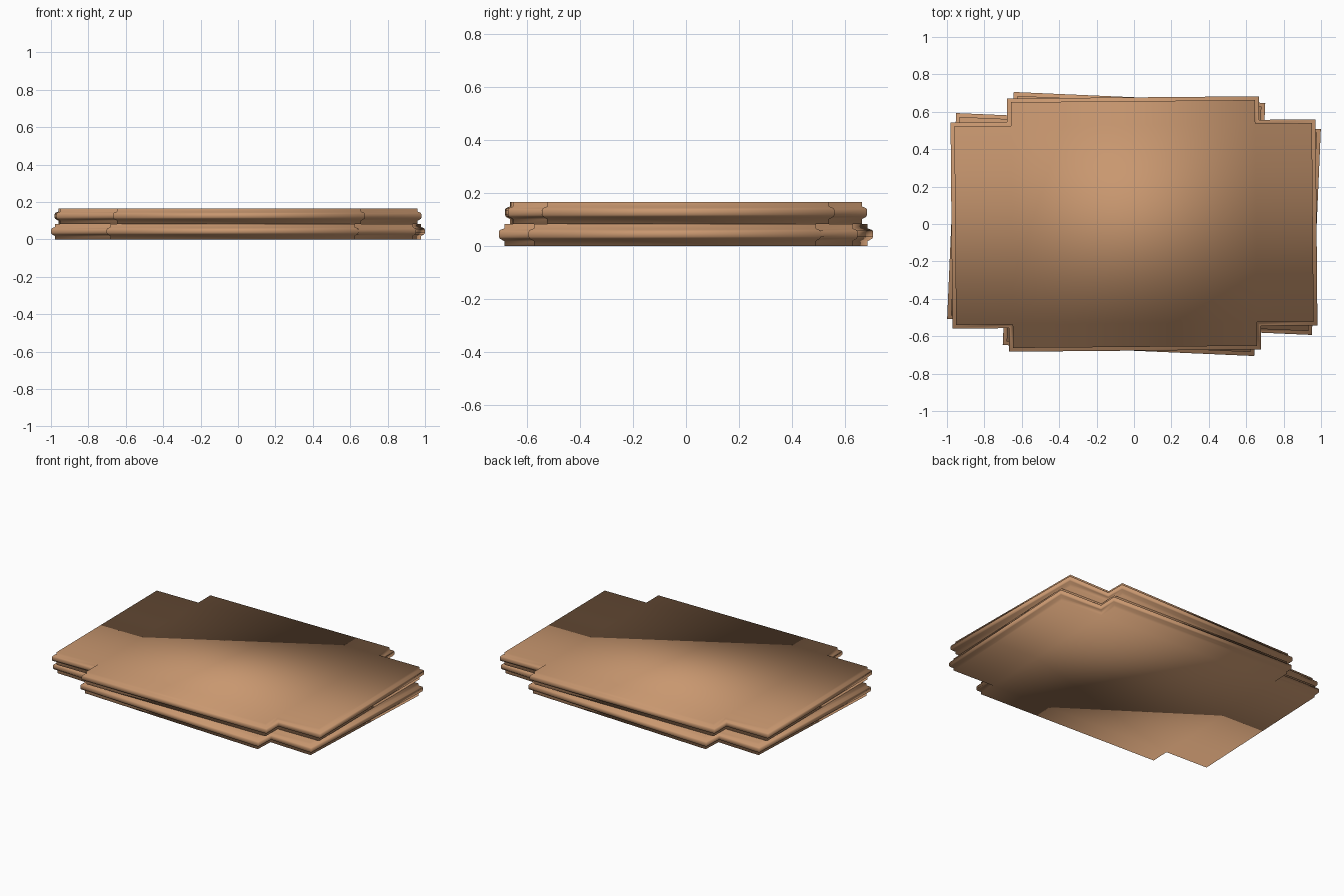
import bpy, bmesh, math

if "Cube" in bpy.data.objects:
    bpy.data.objects.remove(bpy.data.objects["Cube"])

mat = bpy.data.materials.new("tan_cardboard")
mat.diffuse_color = (0.58, 0.31, 0.16, 1)
mat.use_nodes = True
mat.node_tree.nodes["Principled BSDF"].inputs["Base Color"].default_value = mat.diffuse_color

# Outline half sizes: full width/depth and the notch corner
HX, HY, NX, NY = 0.976, 0.677, 0.673, 0.551
# Edge profile: (height, inset)
PROFILE = [(0.0, 0.02), (0.018, 0.02), (0.027, 0.004), (0.034, 0.0),
           (0.053, 0.0), (0.060, 0.004), (0.066, 0.02), (0.0825, 0.02)]


def outline(inset):
    """Notched-corner rectangle, counter-clockwise."""
    a, b, c, d = HX - inset, HY - inset, NX - inset, NY - inset
    corner = [(a, d), (c, d), (c, b)]
    pts = []
    for sx, sy in ((1, 1), (-1, 1), (-1, -1), (1, -1)):
        quad = [(sx * x, sy * y) for x, y in corner]
        pts += quad if sx * sy > 0 else quad[::-1]
    return pts


def slab(name, z, angle):
    bm = bmesh.new()
    rings = [[bm.verts.new((x, y, h)) for x, y in outline(i)] for h, i in PROFILE]
    for lo, hi in zip(rings, rings[1:]):
        for k in range(12):
            n = (k + 1) % 12
            bm.faces.new((lo[k], lo[n], hi[n], hi[k]))
    bm.faces.new(rings[0][::-1])
    bm.faces.new(rings[-1])
    for f in bm.faces:
        f.smooth = True
    me = bpy.data.meshes.new(name)
    bm.to_mesh(me)
    bm.free()
    me.materials.append(mat)
    ob = bpy.data.objects.new(name, me)
    ob.location.z = z
    ob.rotation_euler.z = math.radians(angle)
    bpy.context.collection.objects.link(ob)


# Two stacked slabs, slightly twisted against each other
slab("lower_slab", 0.0, -2.5)
slab("upper_slab", 0.0825, 0.5)
